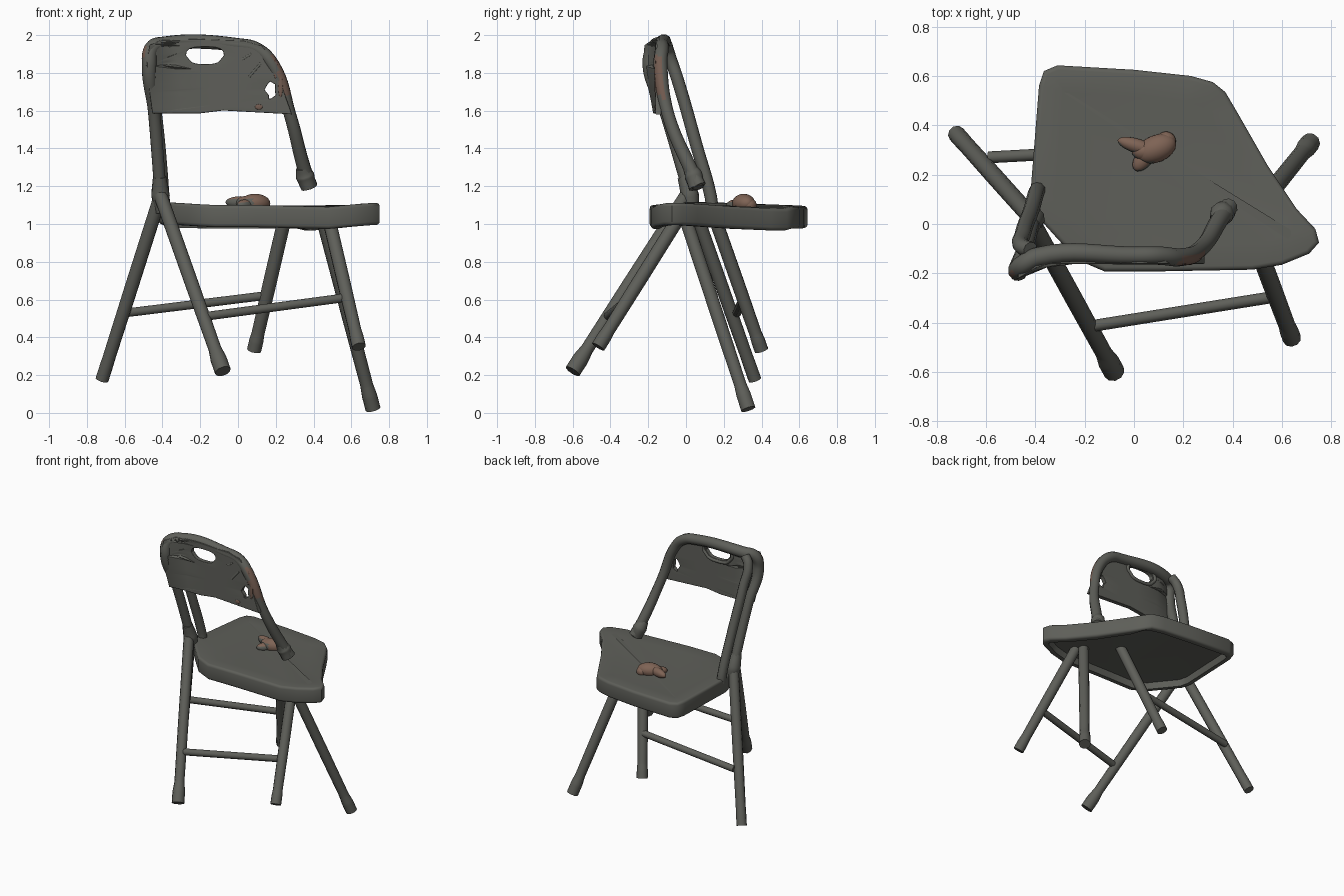
import bpy, bmesh, math
from mathutils import Vector

old = bpy.data.objects.get("Cube")
if old:
    bpy.data.objects.remove(old, do_unlink=True)


def material(name, rgb):
    m = bpy.data.materials.new(name)
    m.use_nodes = True
    color = (*rgb, 1)
    m.diffuse_color = color
    bsdf = m.node_tree.nodes["Principled BSDF"]
    bsdf.inputs["Base Color"].default_value = color
    bsdf.inputs["Roughness"].default_value = 0.8
    return m


GREY = material("weathered grey", (0.112, 0.114, 0.10))
RUST = material("rust brown", (0.21, 0.125, 0.09))
DULL = material("faded rust", (0.17, 0.105, 0.08))


def finish(name, mesh, mats=(GREY,), angle=40):
    mesh.materials.clear()
    for m in mats:
        mesh.materials.append(m)
    ob = bpy.data.objects.new(name, mesh)
    bpy.context.collection.objects.link(ob)
    bpy.ops.object.select_all(action='DESELECT')
    ob.select_set(True)
    bpy.context.view_layer.objects.active = ob
    bpy.ops.object.shade_smooth_by_angle(angle=math.radians(angle))
    return ob


def curve_mesh(curve, cuts=0):
    """Turn a curve into a plain mesh and drop the curve."""
    tmp = bpy.data.objects.new("tmp", curve)
    bpy.context.collection.objects.link(tmp)
    dg = bpy.context.evaluated_depsgraph_get()
    mesh = bpy.data.meshes.new_from_object(tmp.evaluated_get(dg))
    bpy.data.objects.remove(tmp, do_unlink=True)
    bm = bmesh.new()
    bm.from_mesh(mesh)
    bmesh.ops.remove_doubles(bm, verts=bm.verts, dist=0.0001)
    bmesh.ops.recalc_face_normals(bm, faces=bm.faces)
    if cuts:
        bmesh.ops.subdivide_edges(bm, edges=bm.edges, cuts=cuts, use_grid_fill=True)
    bm.to_mesh(mesh)
    bm.free()
    return mesh


def tube(name, pts, r, radii=None, mats=(GREY,), cyclic=False):
    c = bpy.data.curves.new(name, 'CURVE')
    c.dimensions = '3D'
    c.bevel_depth = r
    c.bevel_resolution = 3
    c.resolution_u = 8
    c.use_fill_caps = True
    s = c.splines.new('BEZIER')
    s.bezier_points.add(len(pts) - 1)
    s.use_cyclic_u = cyclic
    for i, p in enumerate(pts):
        b = s.bezier_points[i]
        b.co = p
        b.handle_left_type = b.handle_right_type = 'AUTO'
        b.radius = radii[i] if radii else 1
    return finish(name, curve_mesh(c), mats)


def leg(name, top, foot, flare=1.2):
    a, b = Vector(top), Vector(foot)
    stops = (0, 0.5, 0.87, 0.93, 1)
    tube(name, [a.lerp(b, t) for t in stops], 0.036, (1, 1, 0.95, flare, flare))


def ellipse(cx, cy, rx, ry, n=14, power=1.0):
    pts = []
    for i in range(n):
        t = 2 * math.pi * i / n
        c, s = math.cos(t), math.sin(t)
        pts.append((cx + rx * math.copysign(abs(c) ** power, c),
                    cy + ry * math.copysign(abs(s) ** power, s)))
    return pts


# Splayed, bent legs
leg("back_leg_right", (-0.41, 0.0, 1.15), (-0.08, -0.60, 0.22))
leg("front_leg_right", (-0.41, 0.02, 1.15), (-0.72, 0.365, 0.175), 0.98)
leg("front_leg_left", (0.45, 0.0, 1.02), (0.715, 0.33, 0.02), 1.12)
leg("back_leg_left", (0.48, -0.04, 1.03), (0.64, -0.465, 0.35), 1.05)
leg("middle_leg", (0.25, 0.15, 1.04), (0.085, 0.40, 0.33), 1.05)

# Crossbars
tube("back_crossbar", [(-0.18, -0.415, 0.51), (0.57, -0.295, 0.61)], 0.024)
tube("front_crossbar", [(-0.59, 0.27, 0.53), (0.14, 0.31, 0.62)], 0.024)

# Backrest frame, with its broken left end
frame = tube("backrest_frame",
             [(-0.41, 0.02, 1.16), (-0.445, -0.11, 1.6), (-0.47, -0.19, 1.84),
              (-0.455, -0.17, 1.93), (-0.39, -0.135, 1.953), (0, -0.128, 1.948),
              (0.1, -0.128, 1.925), (0.185, -0.135, 1.84), (0.275, -0.095, 1.58),
              (0.355, 0.03, 1.28), (0.385, 0.07, 1.20)],
             0.037, (0.9, 0.9, 1.1, 1.1, 1.1, 1, 1, 1, 0.9, 1, 1),
             mats=(GREY, DULL))
for f in frame.data.polygons:
    c, n = f.center, f.normal
    streak = c.x > 0.15 and 1.67 < c.z < 1.89 and n.x > 0.2 and n.y < 0.15
    corner = c.x < -0.47 and 1.88 < c.z < 1.94 and n.x < -0.4 and n.y < -0.2
    f.material_index = int(streak or corner)

# Second strand of the right post, and joint lumps
tube("rear_post", [(-0.42, -0.105, 1.95), (-0.455, -0.09, 1.9), (-0.45, -0.04, 1.75),
                   (-0.415, 0.06, 1.4), (-0.395, 0.13, 1.15), (-0.39, 0.14, 1.08)], 0.033)
tube("post_joint", [(-0.415, -0.01, 1.25), (-0.41, 0.02, 1.15), (-0.4, 0.03, 1.06)],
     0.045, (0.8, 1.1, 0.8))
tube("broken_bracket", [(0.34, 0.015, 1.30), (0.355, 0.04, 1.255), (0.375, 0.055, 1.19)],
     0.045, (0.75, 1.1, 0.9))

# Backrest panel with grip slot and torn hole, flush with the front of the frame
outline = [(-0.45, 1.59), (-0.2, 1.59), (-0.08, 1.605), (0.1, 1.595), (0.28, 1.585),
           (0.235, 1.71), (0.195, 1.85), (0.125, 1.94), (0.03, 1.967), (-0.2, 1.975),
           (-0.4, 1.972), (-0.465, 1.945), (-0.482, 1.84), (-0.465, 1.7)]
grip = [(x if z > 1.885 else -0.175 + (x + 0.175) * 0.85, z)
        for x, z in ellipse(-0.175, 1.892, 0.105, 0.05, 16, 0.7)]
tear = [(x + 0.01 * math.sin(i * 2.3), z)
        for i, (x, z) in enumerate(ellipse(0.172, 1.71, 0.027, 0.052, 10))]
c = bpy.data.curves.new("backrest_panel", 'CURVE')
c.dimensions = '2D'
c.fill_mode = 'BOTH'
c.extrude = 0.012
c.bevel_depth = 0.004
for loop in (outline, grip, tear):
    s = c.splines.new('POLY')
    s.points.add(len(loop) - 1)
    s.use_cyclic_u = True
    for p, q in zip(s.points, loop):
        p.co = (q[0], q[1], 0, 1)


def on_panel(x, z, off=0):
    """Point on the panel's middle surface, moved back by off."""
    bend = 0.6 * max(0, -x - 0.37) * min(1, max(0, (z - 1.5) / 0.34))
    return Vector((x, -0.146 - bend + off, z))


mesh = curve_mesh(c, cuts=3)
for v in mesh.vertices:
    v.co = on_panel(v.co.x, v.co.y, -v.co.z)
finish("backrest_panel", mesh)

# Rolled lip behind the grip slot
tube("grip_lip", [on_panel(-0.175 + (x + 0.175) * 1.14, 1.892 + (z - 1.892) * 1.2, 0.016)
                  for x, z in grip], 0.012, cyclic=True)

# Dents in the panel
tube("panel_crease", [on_panel(0.02, 1.87, -0.01), on_panel(0.07, 1.9, -0.01)], 0.008)
tube("panel_gash", [on_panel(0.06, 1.78, -0.01), on_panel(0.12, 1.85, -0.01)], 0.009)

# Warped seat pan: outline raised, rounded and hollowed underneath
seat = [(-0.385, 0.56), (-0.365, 0.62), (-0.31, 0.643), (0, 0.625), (0.23, 0.6),
        (0.32, 0.575), (0.37, 0.535), (0.42, 0.45), (0.54, 0.24), (0.66, 0.06),
        (0.735, -0.02), (0.75, -0.075), (0.71, -0.12), (0.6, -0.165), (0.48, -0.185),
        (0.1, -0.192), (-0.12, -0.192), (-0.23, -0.145), (-0.31, -0.06),
        (-0.4, 0.04), (-0.42, 0.12)]
bm = bmesh.new()
base = bm.faces.new([bm.verts.new((x, y, 0.983)) for x, y in reversed(seat)])
up = bmesh.ops.extrude_face_region(bm, geom=[base], use_keep_orig=True)
top = [g for g in up["geom"] if isinstance(g, bmesh.types.BMFace)][0]
bmesh.ops.translate(bm, verts=top.verts[:], vec=(0, 0, 0.117))
bmesh.ops.recalc_face_normals(bm, faces=bm.faces)
rim = list({e for f in (base, top) for e in f.edges})
bmesh.ops.bevel(bm, geom=rim, offset=0.018, segments=3, affect='EDGES', profile=0.5)
flat = sorted((f for f in bm.faces if len(f.verts) > 8), key=lambda f: f.calc_center_median().z)
bmesh.ops.inset_region(bm, faces=[flat[0]], thickness=0.025)
bmesh.ops.inset_region(bm, faces=[flat[0]], thickness=0.012)
bmesh.ops.translate(bm, verts=flat[0].verts[:], vec=(0, 0, 0.045))
bmesh.ops.inset_region(bm, faces=[flat[-1]], thickness=0.09)
bmesh.ops.translate(bm, verts=flat[-1].verts[:], vec=(0, 0, -0.006))
for v in bm.verts:
    x, y, z = v.co
    v.co.z += 0.07 * max(0, -x - 0.15) * max(0, 1 - y) - 0.02 * max(0, y - 0.2)
    v.co.z += 0.012 * math.cos((x - 0.75) * 9) if x > 0.35 else 0
bmesh.ops.triangulate(bm, faces=[f for f in bm.faces if len(f.verts) > 4])
mesh = bpy.data.meshes.new("seat")
bm.to_mesh(mesh)
bm.free()
finish("seat", mesh, angle=50)


# Rusty lump on the seat, grey on its rear side, and rust flecks on the panel
def blobs(name, parts, mats):
    bm = bmesh.new()
    for loc, scale, turn in parts:
        geo = bmesh.ops.create_icosphere(bm, subdivisions=3, radius=1)
        cz, sz = math.cos(turn), math.sin(turn)
        for v in geo["verts"]:
            x, y, z = (a * b for a, b in zip(v.co, scale))
            v.co = Vector((x * cz - y * sz, x * sz + y * cz, z)) + Vector(loc)
    mesh = bpy.data.meshes.new(name)
    bm.to_mesh(mesh)
    bm.free()
    return finish(name, mesh, mats, 60)


lump = blobs("rust_lump", [((0.09, 0.305, 1.11), (0.085, 0.055, 0.05), 0.4),
                           ((0.015, 0.315, 1.115), (0.085, 0.03, 0.032), -0.3),
                           ((0.04, 0.265, 1.10), (0.06, 0.035, 0.03), 0.9),
                           ((0.05, 0.295, 1.11), (0.06, 0.04, 0.04), 0),
                           ((0.13, 0.335, 1.10), (0.04, 0.04, 0.035), 0)], (RUST, GREY))
for f in lump.data.polygons:
    f.material_index = int(f.center.x < 0.08 and f.normal.y < -0.35 and f.normal.z < 0.6)

blobs("rust_flecks", [(on_panel(0.11, 1.62, -0.016), (0.02, 0.004, 0.014), 0),
                      (on_panel(0.225, 1.73, -0.016), (0.012, 0.004, 0.06), 0),
                      (on_panel(0.2, 1.82, -0.016), (0.012, 0.004, 0.05), 0)], (DULL,))
